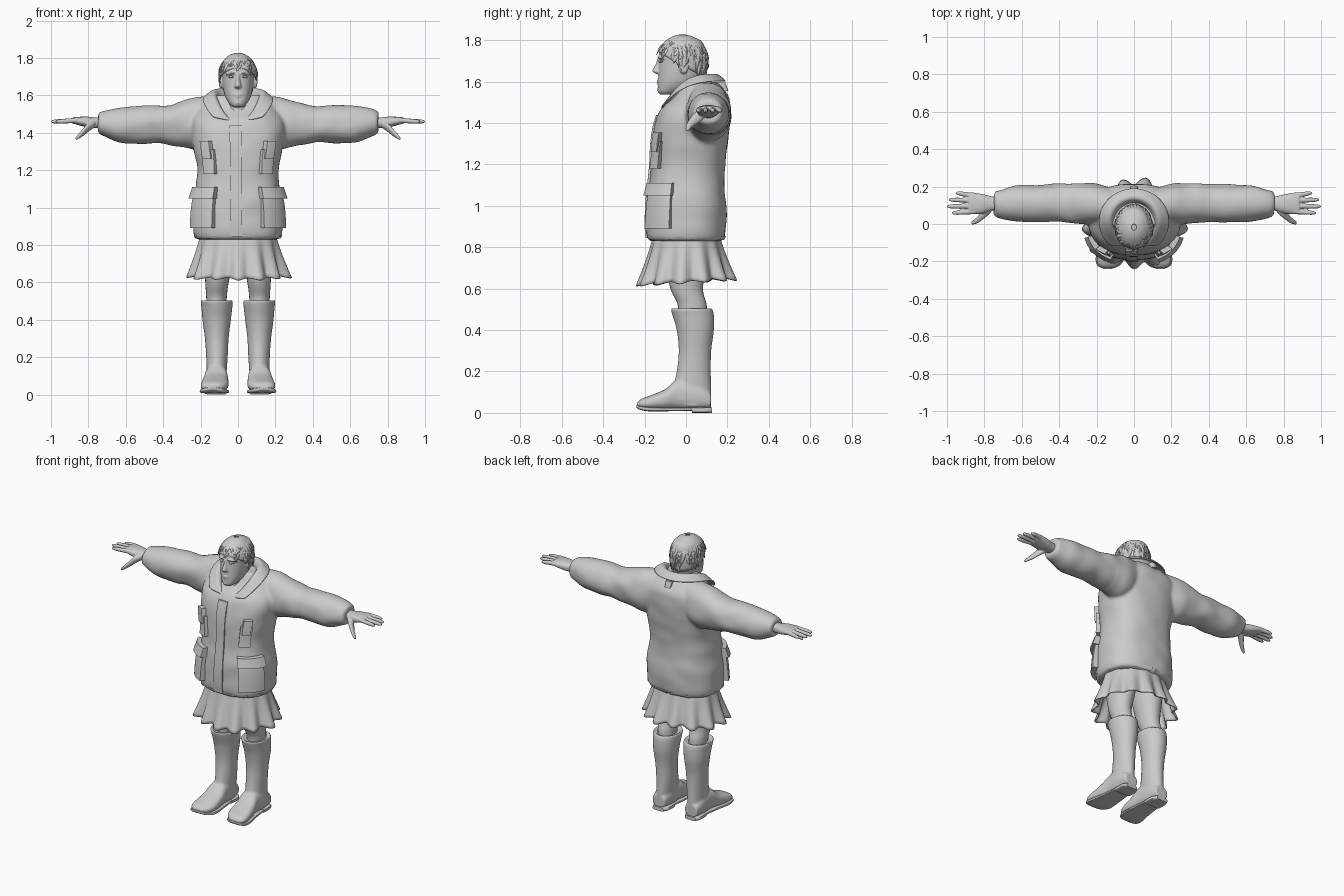
import bpy, bmesh, math, random
from mathutils import Vector, noise

random.seed(4)
if bpy.data.objects.get("Cube"):
    bpy.data.objects.remove(bpy.data.objects["Cube"])
GREY = (0.6, 0.6, 0.6, 1)
mat = bpy.data.materials.new("plain grey")
mat.use_nodes = True
mat.diffuse_color = GREY
mat.node_tree.nodes["Principled BSDF"].inputs["Base Color"].default_value = GREY


def resample(rings, k=6):
    """Smooth curve through rings given as (t, a_min, a_max, b_min, b_max)."""
    out = []
    for i in range(len(rings) - 1):
        p = [rings[max(i - 1, 0)], rings[i], rings[i + 1], rings[min(i + 2, len(rings) - 1)]]
        for j in range(k):
            f = j / k
            out.append([b + f / 2 * (c - a + f * (2*a - 5*b + 4*c - d + f * (3*b - a - 3*c + d)))
                        for a, b, c, d in zip(*p)])
    return out + [list(rings[-1])]


def ring_point(r, ang, power):
    s, c = math.sin(ang), -math.cos(ang)
    q = 2 / power
    return ((r[1] + r[2]) / 2 + (r[2] - r[1]) / 2 * math.copysign(abs(s) ** q, s),
            (r[3] + r[4]) / 2 + (r[4] - r[3]) / 2 * math.copysign(abs(c) ** q, c))


def loft(bm, axis, rings, n=24, power=2.0, side=1, cap=True):
    rows = []
    for r in resample(rings):
        row = []
        for i in range(n):
            a, b = ring_point(r, math.tau * i / n, power)
            x, y, z = {"x": (r[0], a, b), "y": (a, r[0], b), "z": (a, b, r[0])}[axis]
            row.append(bm.verts.new((x * side, y, z)))
        rows.append(row)
    for p, q in zip(rows, rows[1:]):
        for i in range(n):
            bm.faces.new((p[i], p[(i + 1) % n], q[(i + 1) % n], q[i]))
    if cap:
        bm.faces.new(rows[0])
        bm.faces.new(rows[-1])


def grid(bm, nu, nv, func):
    v = [[bm.verts.new(func(i, j)) for j in range(nv)] for i in range(nu)]
    for i in range(nu - 1):
        for j in range(nv - 1):
            bm.faces.new((v[i][j], v[i + 1][j], v[i + 1][j + 1], v[i][j + 1]))


def finish(name, bm, mirror=False, voxel=0, smooth=0, thick=0):
    bmesh.ops.recalc_face_normals(bm, faces=bm.faces)
    me = bpy.data.meshes.new(name)
    bm.to_mesh(me)
    bm.free()
    ob = bpy.data.objects.new(name, me)
    bpy.context.collection.objects.link(ob)
    me.materials.append(mat)
    if mirror:
        ob.modifiers.new("mirror", "MIRROR").use_mirror_merge = False
    if voxel:
        m = ob.modifiers.new("merge", "REMESH")
        m.mode, m.voxel_size, m.use_smooth_shade = "VOXEL", voxel, True
    if smooth:
        m = ob.modifiers.new("soften", "SMOOTH")
        m.factor, m.iterations = 0.5, smooth
    if thick:
        m = ob.modifiers.new("thickness", "SOLIDIFY")
        m.thickness, m.offset = thick, 0
    for o in bpy.context.selected_objects:
        o.select_set(False)
    ob.select_set(True)
    bpy.context.view_layer.objects.active = ob
    bpy.ops.object.shade_smooth_by_angle(angle=math.radians(50))
    return ob


# Jacket body and sleeves, with soft cloth folds
TORSO = [(.83, -.215, .215, -.17, .17), (.86, -.235, .235, -.19, .19), (1, -.238, .238, -.19, .195),
         (1.1, -.225, .225, -.18, .185), (1.2, -.218, .218, -.17, .19), (1.3, -.235, .235, -.165, .2),
         (1.4, -.25, .25, -.15, .212), (1.47, -.245, .245, -.12, .215), (1.53, -.21, .21, -.06, .205),
         (1.6, -.15, .15, -.02, .15)]
SLEEVE = [(.08, 0, .18, 1.36, 1.6), (.2, 0, .215, 1.31, 1.595), (.28, .0, .218, 1.32, 1.575),
          (.4, .012, .215, 1.345, 1.545), (.5, .01, .21, 1.34, 1.545), (.62, .015, .205, 1.35, 1.54),
          (.7, .028, .188, 1.375, 1.525), (.745, .042, .176, 1.395, 1.51), (.75, .06, .16, 1.41, 1.49)]
bm = bmesh.new()
loft(bm, "z", TORSO, 64, 2.4)
for side in (1, -1):
    loft(bm, "x", SLEEVE, 40, 2.1, side)
bm.normal_update()
for v in bm.verts:
    fold = noise.noise(Vector((v.co.x * 9, v.co.y * 5, v.co.z * 11)))
    v.co += v.normal * fold * (.011 if abs(v.co.x) > .3 else .006)
finish("jacket", bm, voxel=.01, smooth=4)

BODY = resample(TORSO)


def on_body(ang, z, off):
    for p, q in zip(BODY, BODY[1:]):
        if p[0] <= z <= q[0]:
            break
    f = (z - p[0]) / (q[0] - p[0])
    x, y = ring_point([a + (b - a) * f for a, b in zip(p, q)], ang, 2.4)
    out = Vector((x, y - .01, 0)).normalized() * off
    return (x + out.x, y + out.y, z)


def patch(name, a0, a1, z0, z1, off, mirror=True, flare=0):
    """Raised cloth panel that follows the jacket surface."""
    nu, nv = 16, 16
    a0, a1 = math.radians(a0), math.radians(a1)

    def point(i, j):
        rim = i in (0, nu - 1) or j in (0, nv - 1)
        u = (min(max(i, 1), nu - 2) - 1) / (nu - 3)
        w = (min(max(j, 1), nv - 2) - 1) / (nv - 3)
        return on_body(a0 + (a1 - a0) * u, z0 + (z1 - z0) * w, -.012 if rim else off + flare * (1 - w))
    bm = bmesh.new()
    grid(bm, nu, nv, point)
    finish(name, bm, mirror)


# Pockets, flaps, front closure and hem
patch("lower_pocket", 27, 72, .89, 1.06, .02, flare=.012)
patch("lower_pocket_flap", 25, 74, 1.05, 1.11, .03, flare=.012)
patch("chest_pocket", 27, 47, 1.18, 1.31, .018, flare=.008)
patch("chest_pocket_flap", 30, 44, 1.26, 1.355, .03)
patch("front_placket", -7, 3, .845, 1.44, .008, False)
patch("jacket_hem", -178, 178, .835, .855, .004, False)

# Folded collar, from neckline over the roll to the pointed outer edge
def collar_point(i, j):
    u = i / 47 * 2 - 1
    rx, ry, gap, z0, drop = [(.1, .1, 12, 1.575, .14), (.118, .115, 10, 1.625, .17),
                             (.138, .135, 14, 1.64, .18), (.19, .18, 44, 1.60, .19)][j]
    a = math.pi + u * math.radians(180 - gap)
    k = ((1 + math.cos(a)) / 2) ** 3
    return (rx * math.sin(a), .012 - ry * math.cos(a), z0 - drop * k)


bm = bmesh.new()
grid(bm, 48, 4, collar_point)
collar = finish("collar", bm, thick=.012)
collar.modifiers.new("round", "SUBSURF").levels = 2
bm = bmesh.new()
loft(bm, "z", [(1.555, -.02, .02, .17, .205), (1.595, -.02, .02, .15, .19)], 12, 4)
finish("hanging_loop", bm)

# Pleated skirt with a longer front
def skirt_point(i, j):
    a, t = math.tau * i / 120, j / 12
    wave = math.cos(a * 13 + .6 * math.sin(2 * a)) + .3 * math.sin(a * 5)
    fold = 1 + .085 * t * wave
    rx, ry = .195 + .065 * t ** 1.2, .155 + .068 * t ** 1.2
    z = .87 - t * (.238 + .014 * math.cos(a) + .006 * wave)
    return (rx * fold * math.sin(a), .003 - ry * fold * math.cos(a), z)


bm = bmesh.new()
grid(bm, 121, 13, skirt_point)
bmesh.ops.remove_doubles(bm, verts=bm.verts, dist=1e-5)
finish("pleated_skirt", bm, thick=.008)

# Legs and tall boots
bm = bmesh.new()
loft(bm, "z", [(.44, .06, .165, -.04, .1), (.52, .06, .17, -.04, .1), (.6, .05, .175, -.075, .082),
               (.72, .025, .185, -.1, .1), (.85, .01, .19, -.11, .12)])
finish("leg", bm, True)
bm = bmesh.new()
loft(bm, "z", [(.03, .065, .17, -.06, .12), (.1, .062, .168, -.065, .122), (.2, .055, .17, -.045, .12),
               (.3, .05, .177, -.035, .122), (.4, .038, .19, -.045, .135), (.47, .03, .196, -.065, .135),
               (.5, .028, .2, -.073, .128), (.506, .035, .193, -.066, .12), (.495, .045, .183, -.055, .11)], 32)
loft(bm, "y", [(.12, .075, .165, .02, .1), (.05, .06, .175, .015, .15), (-.04, .055, .178, .015, .16),
               (-.1, .05, .19, .015, .115), (-.17, .052, .2, .015, .085), (-.215, .075, .195, .02, .068),
               (-.236, .11, .17, .03, .05)], 24, 2.5)
finish("boot", bm, True, .007, 4)
bm = bmesh.new()
loft(bm, "y", [(.125, .08, .16, 0, .025), (.09, .06, .175, 0, .028), (.03, .06, .175, .0, .028)], 16, 4)
loft(bm, "y", [(.04, .065, .172, .01, .026), (-.08, .052, .187, .008, .026), (-.17, .048, .204, .007, .028),
               (-.22, .075, .198, .014, .034), (-.24, .12, .16, .026, .04)], 16, 4)
finish("boot_sole", bm, True)

# Hands with separate fingers
bm = bmesh.new()
loft(bm, "x", [(.71, .075, .145, 1.425, 1.485), (.76, .07, .148, 1.425, 1.482), (.81, .055, .16, 1.43, 1.487),
               (.86, .053, .168, 1.443, 1.485), (.885, .058, .165, 1.45, 1.482)], 20, 2.4)
for y, spread, tip in ((.067, -.008, .975), (.096, -.002, 1), (.125, .005, .99), (.153, .012, .955)):
    loft(bm, "x", [(x, y + spread * f - r, y + spread * f + r, 1.467 - r - .007 * f, 1.467 + r - .007 * f)
                   for x, f, r in ((.85, 0, .014), (.9, .4, .0135), (tip - .02, .9, .011), (tip, 1, .004))], 12)
loft(bm, "x", [(.765, .06, .11, 1.43, 1.47), (.8, .03, .085, 1.405, 1.455), (.835, .005, .042, 1.378, 1.415),
               (.863, -.004, .018, 1.362, 1.382), (.87, .0, .01, 1.362, 1.37)], 12)
finish("hand", bm, True, .004, 3)

# Head, neck, ears, nose, brow and lips blended together
bm = bmesh.new()
loft(bm, "z", [(1.4, -.1, .1, -.09, .1), (1.47, -.075, .075, -.085, .09), (1.54, -.062, .062, -.07, .085),
               (1.64, -.06, .06, -.07, .085)])
loft(bm, "z", [(1.538, -.025, .025, -.125, -.07), (1.553, -.045, .045, -.136, -.02), (1.59, -.068, .068, -.136, .05),
               (1.64, -.08, .08, -.133, .085), (1.7, -.085, .085, -.13, .095), (1.75, -.087, .087, -.13, .095),
               (1.79, -.075, .075, -.105, .08), (1.81, -.045, .045, -.07, .05), (1.816, -.01, .01, -.02, .01)], 32, 2.2)
loft(bm, "z", [(1.637, -.012, .012, -.142, -.12), (1.645, -.019, .019, -.158, -.11), (1.655, -.017, .017, -.163, -.11),
               (1.685, -.011, .011, -.147, -.11), (1.715, -.011, .011, -.137, -.11)], 16)
for z, w, y in ((1.605, .026, -.142), (1.594, .022, -.142), (1.557, .02, -.141)):
    loft(bm, "x", [(-w, y + .01, y + .02, z - .002, z + .002), (0, y, y + .03, z - .006, z + .006),
                   (w, y + .01, y + .02, z - .002, z + .002)], 12)
for s in (1, -1):
    loft(bm, "x", [(.012, -.133, -.1, 1.713, 1.723), (.035, -.14, -.1, 1.712, 1.727),
                   (.065, -.115, -.08, 1.708, 1.72)], 12, 2, s)
    loft(bm, "x", [(.07, -.03, 0, 1.645, 1.69), (.09, -.032, .008, 1.638, 1.7), (.1, -.028, .014, 1.645, 1.703),
                   (.102, -.015, .005, 1.66, 1.69)], 16, 2, s)
finish("head", bm, voxel=.0045, smooth=3)
bm = bmesh.new()
loft(bm, "x", [(.02, -.124, -.112, 1.698, 1.7), (.036, -.135, -.108, 1.692, 1.706),
               (.052, -.12, -.105, 1.697, 1.7)], 12)
finish("eye", bm, True)

# Hair: a cap cut along the hairline, and layered locks
def hairline(a):
    front = (1 + math.cos(a)) / 2
    return 1.625 + .12 * front ** 1.2


def scalp(a, t, grow=1.0):
    z = 1.824 - (1.824 - hairline(a)) * t
    h = min(1, max(0, (z - 1.71) / .115)) if z > 1.71 else (1.71 - z) / .25
    r = math.sqrt(max(0, 1 - h * h)) * grow
    return Vector((.099 * r * math.sin(a), -.017 - .119 * r * math.cos(a), z))


bm = bmesh.new()
grid(bm, 49, 16, lambda i, j: scalp(math.tau * i / 48, (j / 15) ** 2))
bmesh.ops.remove_doubles(bm, verts=bm.verts, dist=1e-4)
finish("hair_cap", bm, thick=.006)
bm = bmesh.new()
for n in range(110):
    a, t0 = math.tau * n / 110 * 7, random.uniform(.02, .5)
    swirl, length = random.uniform(-.35, .35), random.uniform(.35, .75)
    lift, width = random.uniform(1.0, 1.08), random.uniform(.07, .12)

    def lock_point(i, j):
        f = i / 7
        w = width * math.sin(math.pi * (.12 + .88 * f)) * (1.1 - .4 * f)
        ridge = (0, .04, 0)[j]
        grow = 1 + ridge * (1 - f) + (lift - 1) * f ** 2
        return scalp(a + swirl * f + w * (j - 1) * 1.3, t0 + length * f, grow)
    grid(bm, 8, 3, lock_point)
finish("hair_locks", bm, thick=.003)
